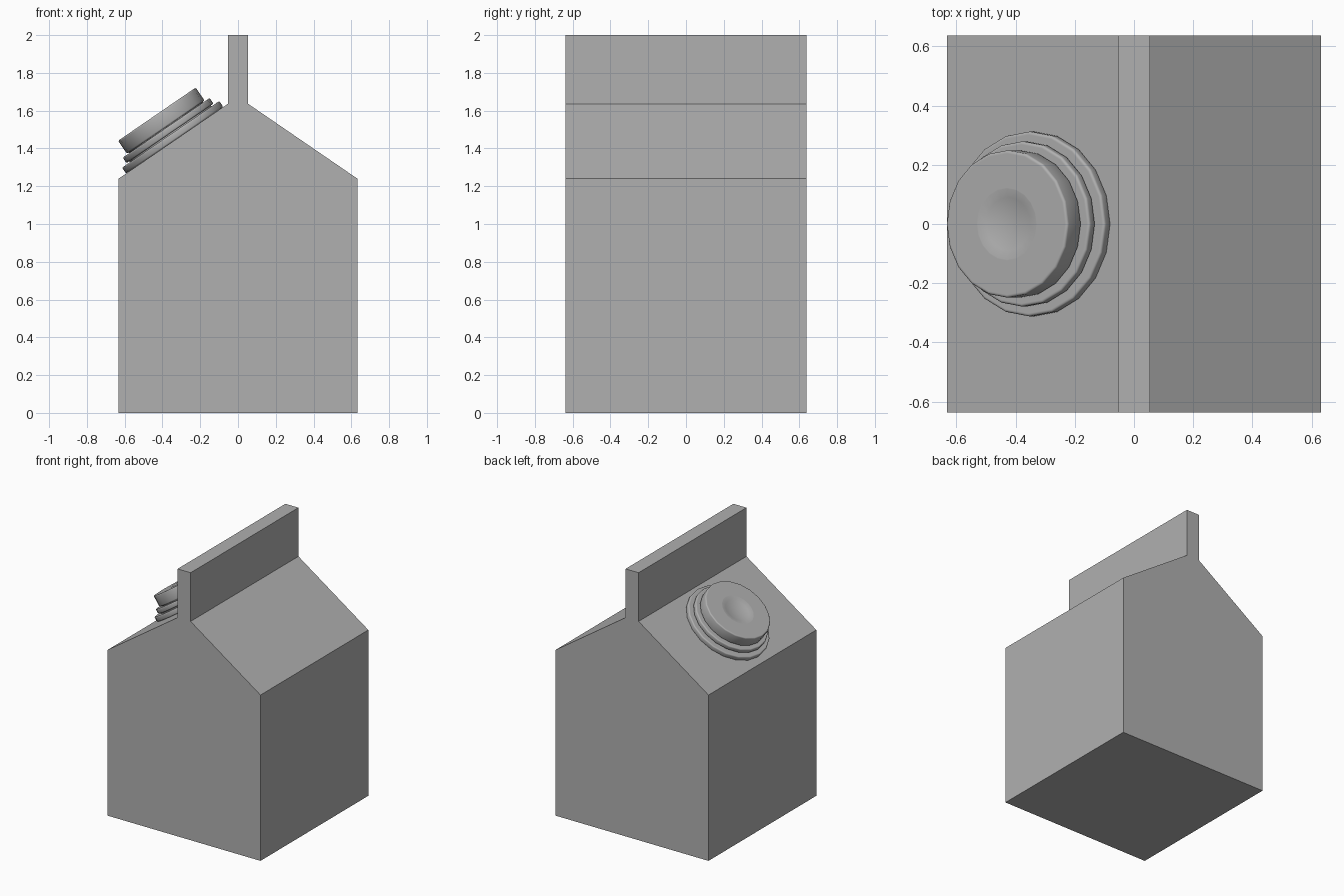
import bpy, bmesh, math
from mathutils import Vector, Matrix

default = bpy.data.objects.get("Cube")
if default:
    bpy.data.objects.remove(default, do_unlink=True)

HALF_X, HALF_Y = 0.632, 0.637
EAVE, RIDGE, TOP = 1.24, 1.636, 2.0
FIN = 0.054
SIDES = 20
GREY = (0.433, 0.433, 0.433, 1)

grey = bpy.data.materials.new("plain grey")
grey.use_nodes = True
grey.diffuse_color = GREY
grey.node_tree.nodes["Principled BSDF"].inputs["Base Color"].default_value = GREY


def finish(name, bm):
    bmesh.ops.recalc_face_normals(bm, faces=bm.faces)
    mesh = bpy.data.meshes.new(name)
    bm.to_mesh(mesh)
    bm.free()
    mesh.materials.append(grey)
    obj = bpy.data.objects.new(name, mesh)
    bpy.context.collection.objects.link(obj)
    return obj


def lathe(name, profile):
    """Turn a (radius, height) profile about local z; it starts and ends on the axis."""
    bm = bmesh.new()
    verts = [bm.verts.new((r, 0, h)) for r, h in profile]
    edges = [bm.edges.new(pair) for pair in zip(verts, verts[1:])]
    bmesh.ops.spin(bm, geom=verts + edges, cent=(0, 0, 0), axis=(0, 0, 1),
                   angle=math.tau, steps=SIDES, use_merge=True)
    bmesh.ops.remove_doubles(bm, verts=bm.verts, dist=0.0001)
    obj = finish(name, bm)
    bpy.ops.object.select_all(action="DESELECT")
    obj.select_set(True)
    bpy.context.view_layer.objects.active = obj
    bpy.ops.object.shade_smooth_by_angle(angle=math.radians(35))
    return obj


def rounded_wall(radius, low, high, bevel, steps=3):
    """Vertical wall with rounded edges, held by loops on the flats beside them."""
    hold = 0.003
    points = [(radius - bevel - hold, low)]
    for centre, start in ((low + bevel, -90), (high - bevel, 0)):
        for i in range(steps + 1):
            a = math.radians(start + 90 * i / steps)
            points.append((radius - bevel + bevel * math.cos(a),
                           centre + bevel * math.sin(a)))
    return points + [(radius - bevel - hold, high)]


# Carton: gabled outline with the sealed fin, extruded front to back
right = [(HALF_X, 0), (HALF_X, EAVE), (FIN, RIDGE), (FIN, TOP)]
outline = right + [(-x, z) for x, z in reversed(right)]
bm = bmesh.new()
face = bm.faces.new([bm.verts.new((x, -HALF_Y, z)) for x, z in outline])
extruded = bmesh.ops.extrude_face_region(bm, geom=[face])["geom"]
bmesh.ops.translate(bm, vec=(0, 2 * HALF_Y, 0),
                    verts=[g for g in extruded if isinstance(g, bmesh.types.BMVert)])
finish("carton", bm)

# Spout frame, lying on the right roof slope
slope = math.atan2(RIDGE - EAVE, HALF_X - FIN)
spot_x = -0.335
spot = Vector((spot_x, 0, EAVE + (spot_x + HALF_X) * math.tan(slope)))
place = Matrix.Translation(spot) @ Matrix.Rotation(-slope, 4, "Y")

# Two stepped collar rings
collar = [(0, -0.02), (0.28, -0.02)]
collar += rounded_wall(0.312, 0.0, 0.038, 0.008)
collar += [(0.262, 0.038), (0.262, 0.044)]
collar += rounded_wall(0.279, 0.044, 0.080, 0.008)
collar += [(0, 0.080)]

# Cap with a shallow round dimple in its flat top
CAP_TOP, DIMPLE, DEPTH = 0.167, 0.12, 0.02
cap = [(0, 0.07), (0.232, 0.07)]
cap += rounded_wall(0.249, 0.084, CAP_TOP, 0.008)
cap += [(DIMPLE + 0.003, CAP_TOP)]
cap += [(DIMPLE * k / 4, CAP_TOP - DEPTH * (1 - (k / 4) ** 2)) for k in range(4, -1, -1)]

for name, profile in (("spout_collar", collar), ("screw_cap", cap)):
    lathe(name, profile).matrix_world = place
